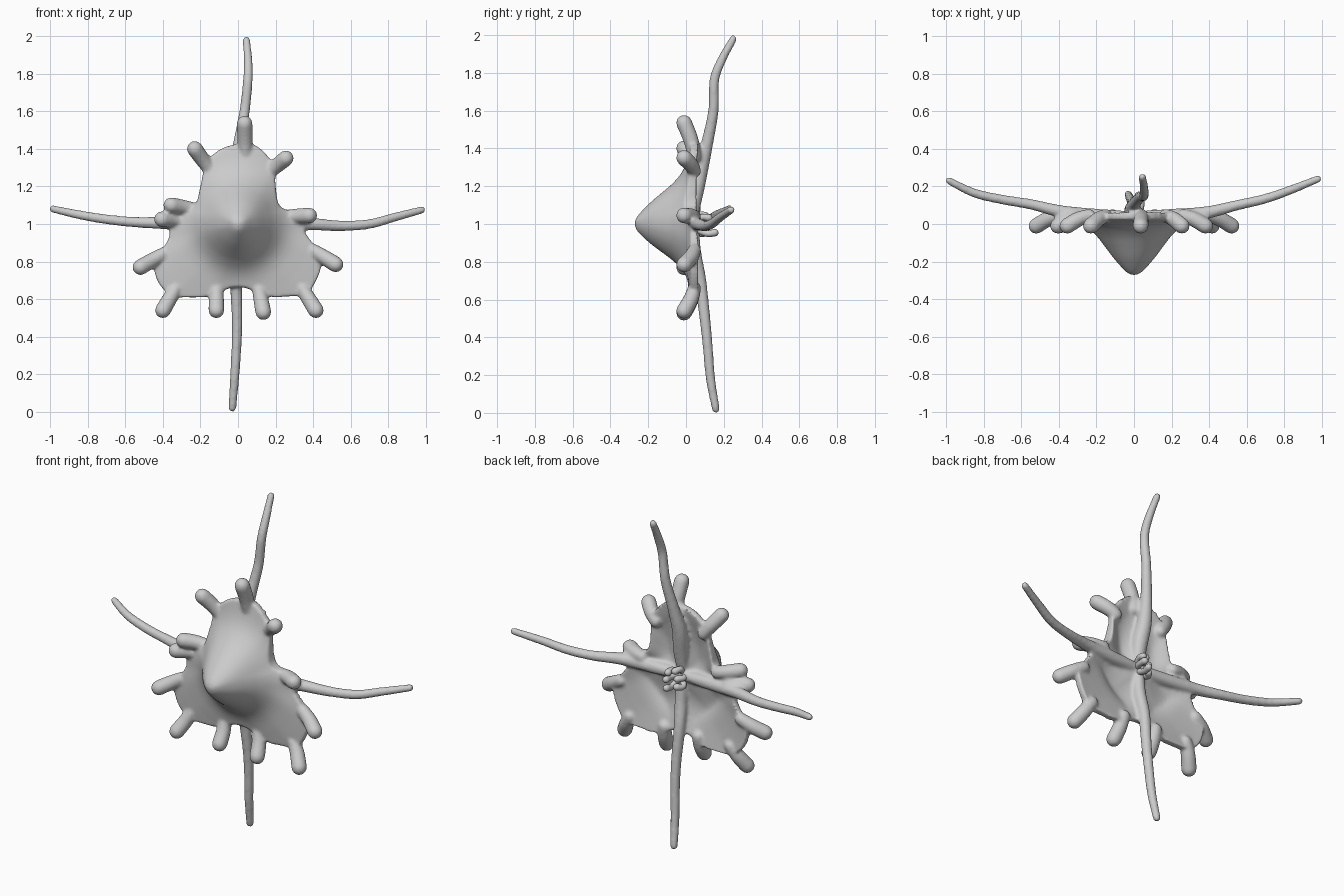
import bpy, bmesh, math, random
from mathutils import Vector

if "Cube" in bpy.data.objects:
    bpy.data.objects.remove(bpy.data.objects["Cube"])

random.seed(7)


def spline(pts, per, closed=False):
    # Catmull-Rom sampling of points of any dimension
    n, out = len(pts), []
    get = (lambda i: pts[i % n]) if closed else (lambda i: pts[max(0, min(n - 1, i))])
    for i in range(n if closed else n - 1):
        a, b, c, d = (get(i + k) for k in (-1, 0, 1, 2))
        for s in range(per):
            t = s / per
            out.append([0.5 * (2*q + (r - p)*t + (2*p - 5*q + 4*r - e)*t*t
                        + (3*q - p - 3*r + e)*t**3) for p, q, r, e in zip(a, b, c, d)])
    if not closed:
        out.append(list(pts[-1]))
    return out


def make_object(name, bm):
    bmesh.ops.recalc_face_normals(bm, faces=bm.faces)
    for f in bm.faces:
        f.smooth = True
    me = bpy.data.meshes.new(name)
    bm.to_mesh(me)
    bm.free()
    ob = bpy.data.objects.new(name, me)
    bpy.context.collection.objects.link(ob)
    return ob


def add_tube(bm, pts, sides=14, per=8):
    # pts are (x, y, z, radius); both ends are rounded
    sm = spline(pts, per)
    P = [Vector(p[:3]) for p in sm]
    R = [p[3] for p in sm]
    d0, d1 = (P[0] - P[1]).normalized(), (P[-1] - P[-2]).normalized()
    angs = [math.radians(a) for a in (25, 50, 75)]
    head = [(P[0] + d0*R[0]*math.sin(a), R[0]*math.cos(a)) for a in reversed(angs)]
    tail = [(P[-1] + d1*R[-1]*math.sin(a), R[-1]*math.cos(a)) for a in angs]
    path = head + list(zip(P, R)) + tail
    u, prev = None, None
    for i, (p, r) in enumerate(path):
        t = (path[min(i+1, len(path)-1)][0] - path[max(i-1, 0)][0]).normalized()
        u = t.orthogonal() if u is None else u - t*u.dot(t)
        u.normalize()
        v = t.cross(u)
        ring = [bm.verts.new(p + r*(u*math.cos(k*math.tau/sides) + v*math.sin(k*math.tau/sides)))
                for k in range(sides)]
        if prev:
            for k in range(sides):
                bm.faces.new((prev[k], prev[(k+1) % sides], ring[(k+1) % sides], ring[k]))
        else:
            bm.faces.new(ring[::-1])
        prev = ring
    bm.faces.new(prev)


# bell outline in the front view
outline = spline([(0.04, 1.43), (-0.09, 1.40), (-0.17, 1.32), (-0.20, 1.2), (-0.23, 1.10),
    (-0.32, 1.06), (-0.36, 1.0), (-0.37, 0.92), (-0.44, 0.80), (-0.43, 0.70), (-0.36, 0.62),
    (-0.28, 0.61), (-0.15, 0.615), (-0.07, 0.65), (0, 0.665), (0.07, 0.65), (0.15, 0.615),
    (0.28, 0.615), (0.37, 0.635), (0.43, 0.73), (0.44, 0.83), (0.36, 0.95), (0.34, 1.01),
    (0.29, 1.06), (0.22, 1.10), (0.20, 1.2), (0.19, 1.31), (0.12, 1.40)], 5, True)

# height of the pointed peak by radius
PEAK = spline([(0, 1), (.035, .94), (.1, .68), (.16, .4), (.2, .23), (.25, .09), (.31, .02), (.4, 0)], 6)


def peak(r):
    for (a, p), (b, q) in zip(PEAK, PEAK[1:]):
        if r <= b:
            return p + (q - p)*(r - a)/(b - a)
    return 0


def front_y(dx, dz, t):
    r = math.hypot(dx, dz * (0.9 if dz > 0 else 1))
    return 0.025 - 0.297*peak(r) - 0.02*math.sin(math.pi*t)


def back_y(dx, dz, t):
    # hollow between the arms, raised into ridges under them
    between = abs(math.sin(2*math.atan2(dz, dx)))
    hollow = 0.05 * math.sin(math.pi*t)**1.5 * (0.25 + 0.75*between)
    return max(0.058 - hollow, front_y(dx, dz, t) + 0.04)


# bell: pointed front skin and hollowed back skin, closed at the rim
bm = bmesh.new()
RINGS, n = 26, len(outline)
rims = []
for fy in (front_y, back_y):
    prev = [bm.verts.new((0, fy(0, 0, 0), 1.0))] * n
    for j in range(1, RINGS + 1):
        t = j / RINGS
        ring = []
        for x, z in outline:
            dx, dz = x*t, (z - 1.0)*t
            ring.append(bm.verts.new((dx, fy(dx, dz, t), 1.0 + dz)))
        for k in range(n):
            m = (k + 1) % n
            bm.faces.new((prev[k], ring[k], ring[m]) if j == 1
                         else (prev[k], ring[k], ring[m], prev[m]))
        prev = ring
    rims.append(prev)
for k in range(n):
    m = (k + 1) % n
    bm.faces.new((rims[0][k], rims[0][m], rims[1][m], rims[1][k]))

# rim lappets: base x, z then tip x, z
lappets = [(.04, 1.36, .035, 1.535), (-.15, 1.29, -.23, 1.40), (.17, 1.28, .255, 1.35),
    (-.24, 1.08, -.355, 1.10), (-.31, 1.02, -.405, 1.025), (.26, 1.04, .38, 1.045),
    (-.40, .84, -.52, .77), (.40, .86, .52, .785), (-.33, .66, -.40, .54),
    (.34, .66, .415, .54), (-.115, .66, -.115, .54), (.11, .66, .135, .53)]
for x0, z0, x1, z1 in lappets:
    add_tube(bm, [(x0, .045, z0, .036), ((x0+x1)/2, .025, (z0+z1)/2, .041),
                  (x1, -.01, z1, .043)], per=5)

# four long arms meeting behind the bell
arms = [
    [(0, .03, 1.02, .03), (0, .045, 1.15, .045), (-.01, .075, 1.28, .042), (.005, .11, 1.42, .033),
     (.035, .145, 1.6, .028), (.052, .15, 1.76, .026), (.054, .185, 1.86, .024), (.045, .25, 1.98, .02)],
    [(0, .04, .98, .03), (0, .045, .85, .036), (-.01, .075, .70, .033), (-.005, .10, .5, .029),
     (-.008, .115, .35, .027), (-.018, .13, .18, .025), (-.03, .158, .02, .021)],
    [(-.03, .04, 1.0, .03), (-.18, .042, 1.0, .038), (-.38, .065, 1.005, .034), (-.55, .105, 1.01, .028),
     (-.70, .13, 1.025, .026), (-.85, .165, 1.05, .024), (-.985, .23, 1.08, .02)],
    [(.03, .04, 1.0, .03), (.18, .042, 1.0, .038), (.38, .06, 1.0, .034), (.55, .10, .99, .028),
     (.70, .135, 1.0, .026), (.83, .18, 1.035, .024), (.98, .24, 1.075, .02)]]
for a in arms:
    add_tube(bm, a)

# fuse bell, lappets and arms into one smooth skin
body = make_object("bell_with_arms", bm)
rm = body.modifiers.new("fuse", 'REMESH')
rm.mode = 'VOXEL'
rm.voxel_size = 0.009
rm.use_smooth_shade = True
sm = body.modifiers.new("soften", 'SMOOTH')
sm.factor = 0.5
sm.iterations = 6

# knobbly, uneven mouth cluster on the back
bm = bmesh.new()
for i in range(6):
    a = i * math.tau / 6 + random.uniform(-.3, .3)
    r, h = random.uniform(.03, .06), random.uniform(.10, .155)
    x, z = math.cos(a), math.sin(a)
    add_tube(bm, [(x*.02, .04, 1 + z*.02, .02), (x*r*1.1, h*.7, 1 + z*r*1.1, .017),
                  (x*r*.8 + .01, h, 1 + z*r, .02)], sides=10, per=4)
make_object("mouth_cluster", bm)
